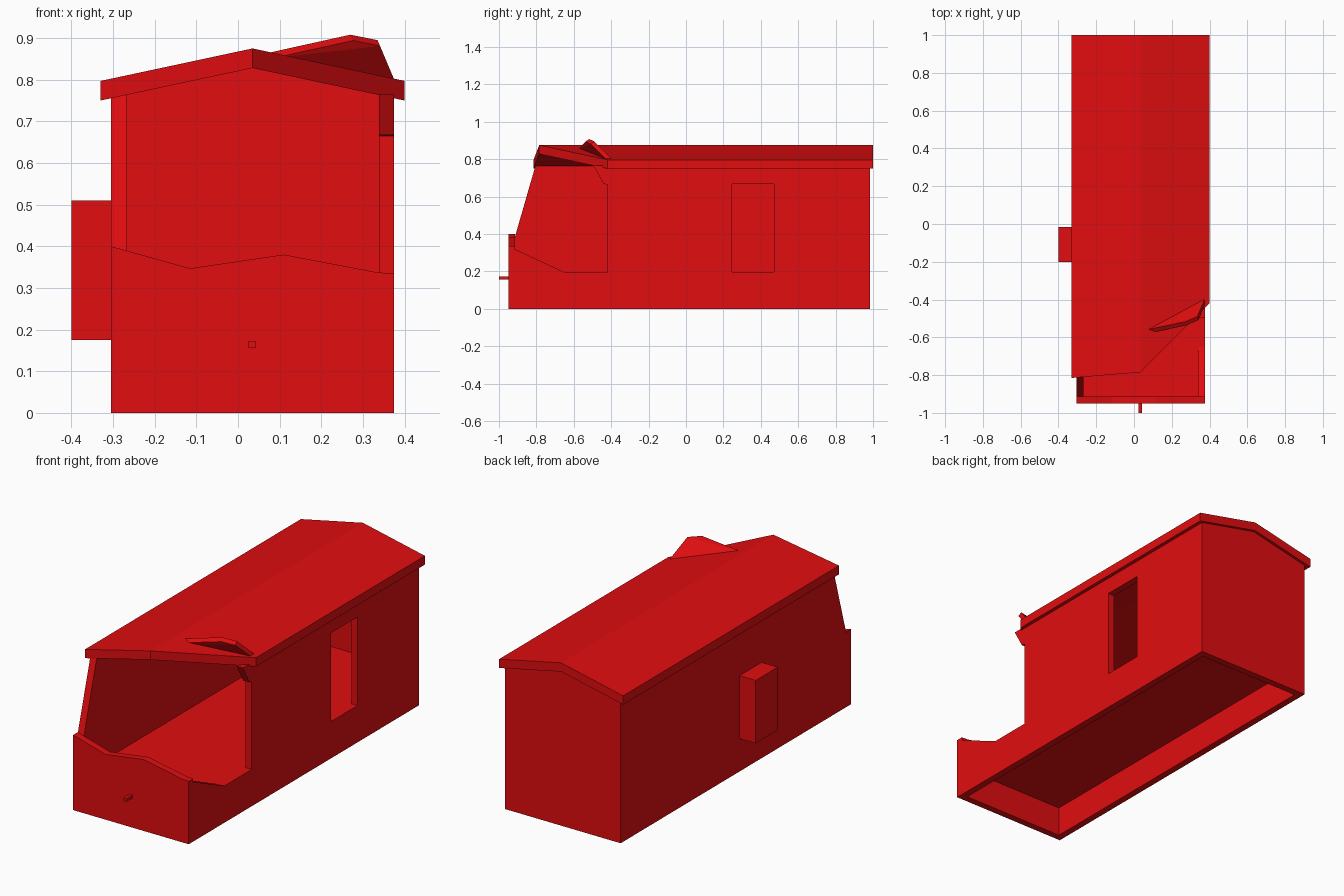
import bpy, bmesh
from mathutils import Vector

old = bpy.data.objects.get("Cube")
if old:
    bpy.data.objects.remove(old, do_unlink=True)

# Single paint colour
red = bpy.data.materials.new("red_paint")
red.use_nodes = True
colour = (0.75, 0.004, 0.005, 1)
red.diffuse_color = colour
red.node_tree.nodes["Principled BSDF"].inputs["Base Color"].default_value = colour


def sheet(name, points, faces, shift):
    """Flat-faced sheet thickened along the vector shift."""
    bm = bmesh.new()
    verts = [bm.verts.new(p) for p in points]
    flat = [bm.faces.new([verts[i] for i in f]) for f in faces]
    grown = bmesh.ops.extrude_face_region(bm, geom=flat, use_keep_orig=True)["geom"]
    moved = [g for g in grown if isinstance(g, bmesh.types.BMVert)]
    bmesh.ops.translate(bm, verts=moved, vec=Vector(shift))
    bmesh.ops.recalc_face_normals(bm, faces=bm.faces)
    mesh = bpy.data.meshes.new(name)
    bm.to_mesh(mesh)
    bm.free()
    mesh.materials.append(red)
    obj = bpy.data.objects.new(name, mesh)
    bpy.context.collection.objects.link(obj)
    return obj


def side_panel(name, profile, x0, x1):
    """Outline in (y, z) extruded across x."""
    return sheet(name, [(x0, y, z) for y, z in profile], [range(len(profile))], (x1 - x0, 0, 0))


def end_panel(name, profile, y0, y1):
    """Outline in (x, z) extruded along y."""
    return sheet(name, [(x, y0, z) for x, z in profile], [range(len(profile))], (0, y1 - y0, 0))


def rect(a0, a1, z0, z1):
    return [(a0, z0), (a1, z0), (a1, z1), (a0, z1)]


# Shell dimensions
LEFT, RIGHT = -0.305, 0.375
FRONT, BACK = -0.95, 0.985
T = 0.037
TOP = 0.765
RIDGE = 0.035
FLOOR = 0.196
IN_L, IN_R, IN_F, IN_B = LEFT + T, RIGHT - T, FRONT + T, BACK - T

# Intact side wall with a sloping front edge
side_panel("solid_side_wall", [
    (IN_F, 0), (BACK, 0), (BACK, TOP), (-0.805, TOP), (IN_F, 0.39)], LEFT, IN_L)

# Torn side wall, with its window opening cut through
torn = side_panel("torn_side_wall", [
    (IN_F, 0), (BACK, 0), (BACK, TOP), (-0.495, TOP), (-0.44, 0.667),
    (-0.42, 0.665), (-0.42, FLOOR), (-0.65, FLOOR), (IN_F, 0.318)], IN_R, RIGHT)
cutter = side_panel("window_cutter", rect(0.245, 0.47, FLOOR, 0.667), IN_R - 0.05, RIGHT + 0.05)
cutter.hide_render = True
cut = torn.modifiers.new("window", 'BOOLEAN')
cut.operation = 'DIFFERENCE'
cut.solver = 'EXACT'
cut.object = cutter
bpy.context.view_layer.update()
graph = bpy.context.evaluated_depsgraph_get()
cut_mesh = bpy.data.meshes.new_from_object(torn.evaluated_get(graph))
torn.modifiers.clear()
torn.data = cut_mesh
bpy.data.objects.remove(cutter, do_unlink=True)

# Broken front wall and gabled back wall
end_panel("broken_front_wall", [
    (LEFT, 0), (RIGHT, 0), (RIGHT, 0.335), (0.336, 0.337), (0.11, 0.38),
    (-0.115, 0.347), (LEFT, 0.40)], FRONT, IN_F)
end_panel("back_wall", [
    (IN_L, 0), (IN_R, 0), (IN_R, TOP), (RIDGE, 0.835), (IN_L, TOP)], IN_B, BACK)

# Raised floor
end_panel("floor", rect(IN_L, IN_R, FLOOR - T, FLOOR), IN_F, IN_B)

# Gabled roof slab with a sheared front corner
roof_plan = [(-0.33, 0.797, -0.815), (RIDGE, 0.875, -0.785), (0.40, 0.797, -0.42)]
roof_points = [(x, y, z) for x, z, y in roof_plan] + [(x, 1.0, z) for x, z, y in roof_plan]
sheet("roof", roof_points, [(0, 1, 4, 3), (1, 2, 5, 4)], (0, 0, -0.047))

# Bent scrap of roofing standing up near the torn corner
sheet("bent_roof_flap", [
    (0.08, -0.557, 0.866), (0.375, -0.395, 0.80), (0.335, -0.49, 0.895), (0.27, -0.518, 0.908)],
    [(0, 1, 2), (0, 2, 3)], (0.006, -0.019, -0.014))

# Side cabinet and front peg
side_panel("side_cabinet", rect(-0.20, -0.015, 0.175, 0.51), -0.40, LEFT)
end_panel("front_peg", rect(0.025, 0.043, 0.156, 0.173), -1.0, FRONT)
